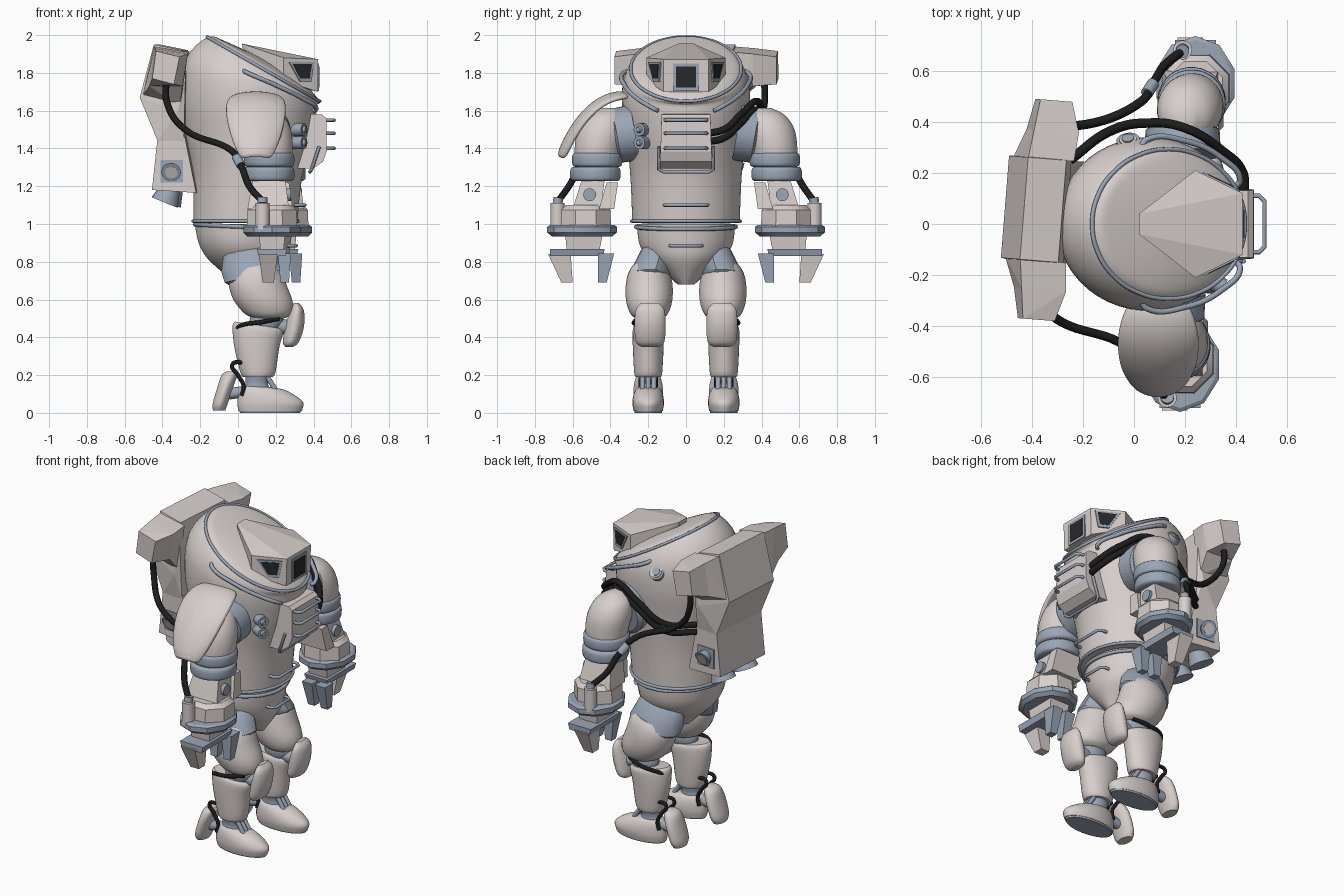
import bpy, bmesh, math
from mathutils import Vector, Matrix

cube = bpy.data.objects.get("Cube")
if cube:
    bpy.data.objects.remove(cube)


def material(name, rgb):
    m = bpy.data.materials.new(name)
    m.use_nodes = True
    m.diffuse_color = (*rgb, 1)
    m.node_tree.nodes["Principled BSDF"].inputs["Base Color"].default_value = (*rgb, 1)
    return m


SHELL = material("warm white shell", (0.68, 0.625, 0.605))
TRIM = material("blue grey trim", (0.325, 0.38, 0.465))
RUBBER = material("black rubber", (0.012, 0.012, 0.012))
GLASS = material("dark glass", (0.02, 0.021, 0.022))


def finish(name, bm, mat, angle=35):
    bmesh.ops.recalc_face_normals(bm, faces=bm.faces)
    for f in bm.faces:
        f.smooth = True
    for e in bm.edges:
        e.smooth = len(e.link_faces) == 2 and e.calc_face_angle(0) < math.radians(angle)
    me = bpy.data.meshes.new(name)
    bm.to_mesh(me)
    bm.free()
    me.materials.append(mat)
    ob = bpy.data.objects.new(name, me)
    bpy.context.collection.objects.link(ob)
    return ob


def hull(name, pts, mat=SHELL):
    """Flat-faced convex part."""
    bm = bmesh.new()
    for p in pts:
        bm.verts.new(p)
    bmesh.ops.convex_hull(bm, input=bm.verts)
    bmesh.ops.delete(bm, geom=[v for v in bm.verts if not v.link_faces], context='VERTS')
    bmesh.ops.dissolve_limit(bm, angle_limit=0.03, verts=bm.verts, edges=bm.edges)
    finish(name, bm, mat, 5)


def wide(pts):
    """Repeat points on both sides of the y axis."""
    return [(x, t * y, z) for x, y, z in pts for t in (-1, 1)]


def block(x0, x1, y0, y1, z):
    return [(x, y, z) for x in (x0, x1) for y in (y0, y1)]


def stack(name, rings, mat=SHELL, n=32, s=1, steps=4):
    """Loft elliptic rings (x, y, z, rx, ry, slope) along z, smoothed between rings."""
    rows = [list(r) + [0] * (6 - len(r)) for r in rings]
    dense = []
    for i in range(len(rows) - 1):
        a, b, c, d = (rows[min(max(k, 0), len(rows) - 1)] for k in (i - 1, i, i + 1, i + 2))
        for j in range(steps):
            t = j / steps
            dense.append([q + 0.5 * t * (r - p + t * (2 * p - 5 * q + 4 * r - w + t * (3 * (q - r) + w - p)))
                          for p, q, r, w in zip(a, b, c, d)])
    dense.append(rows[-1])
    bm = bmesh.new()
    loops = []
    angles = [math.tau * (i + 0.5) / n for i in range(n)]
    for x, y, z, rx, ry, k in dense:
        loops.append([bm.verts.new((x + rx * math.cos(a), s * y + ry * math.sin(a), z + k * rx * math.cos(a)))
                      for a in angles])
    for lo, hi in zip(loops, loops[1:]):
        for i in range(n):
            bm.faces.new((lo[i], lo[(i + 1) % n], hi[(i + 1) % n], hi[i]))
    bm.faces.new(loops[0])
    bm.faces.new(loops[-1])
    finish(name, bm, mat)


def rod(name, a, b, r1, r2=None, mat=TRIM, n=20):
    a, b = Vector(a), Vector(b)
    m = Matrix.Translation((a + b) / 2) @ (b - a).to_track_quat('Z', 'Y').to_matrix().to_4x4()
    bm = bmesh.new()
    bmesh.ops.create_cone(bm, cap_ends=True, segments=n, radius1=r1, radius2=r1 if r2 is None else r2,
                          depth=(b - a).length, matrix=m)
    finish(name, bm, mat)


def tube(name, pts, r, mat=TRIM, closed=False, kind='BEZIER'):
    cu = bpy.data.curves.new(name, 'CURVE')
    cu.dimensions = '3D'
    cu.bevel_depth, cu.bevel_resolution, cu.resolution_u, cu.use_fill_caps = r, 2, 8, True
    sp = cu.splines.new(kind)
    row = sp.bezier_points if kind == 'BEZIER' else sp.points
    row.add(len(pts) - 1)
    for p, co in zip(row, pts):
        if kind == 'BEZIER':
            p.co, p.handle_left_type, p.handle_right_type = co, 'AUTO', 'AUTO'
        else:
            p.co = (*co, 1)
    sp.use_cyclic_u = closed
    cu.materials.append(mat)
    bpy.context.collection.objects.link(bpy.data.objects.new(name, cu))


def hoop(name, c, u, v, r):
    """Closed elliptic tube spanned by two half axes."""
    c, u, v = Vector(c), Vector(u), Vector(v)
    tube(name, [c + u * math.cos(math.tau * i / 16) + v * math.sin(math.tau * i / 16) for i in range(16)], r, closed=True)


def grip(name, x0, x1, w, z):
    c = 0.02
    tube(name, [(x0, -w, z), (x1 - c, -w, z), (x1, c - w, z), (x1, w - c, z), (x1 - c, w, z), (x0, w, z)], .009, kind='POLY')


# Torso, pelvis and waist bands
stack("torso", [(.04, 0, 1.01, .275, .285), (.05, 0, 1.25, .29, .295), (.055, 0, 1.45, .335, .315, -.05),
                (.055, 0, 1.62, .358, .338, -.15), (.07, 0, 1.75, .348, .333, -.35), (.135, 0, 1.82, .295, .29, -.575),
                (.145, 0, 1.85, .22, .215, -.55), (.15, 0, 1.865, .1, .1, -.5)], n=48)
stack("pelvis", [(.03, 0, 1.0, .26, .26), (.035, 0, .9, .245, .25), (.05, 0, .82, .215, .205),
                 (.07, 0, .74, .15, .11), (.08, 0, .68, .1, .045)])
hoop("collar_ring", (.135, 0, 1.82), (.298, 0, -.17), (0, .292, 0), .009)
hoop("upper_waist_band", (.04, 0, 1.015), (.278, 0, 0), (0, .288, 0), .009)
hoop("lower_waist_band", (.035, 0, .985), (.262, 0, -.012), (0, .264, 0), .011)

# Helmet with windows
hull("helmet", wide([(.02, .04, 1.955), (.24, .21, 1.88), (.425, .12, 1.872), (.42, .12, 1.7),
                     (.24, .21, 1.76), (.05, .04, 1.8)]))


def pane(name, a, b, z0, z1, slants, out, mat):
    """Thin plate standing on the line from a to b, narrowed at its foot."""
    a, b = Vector(a), Vector(b)
    d = b - a
    nrm = Vector((abs(d.y), math.copysign(d.x, a.y) if abs(d.x) > .01 else 0)).normalized()
    low = [a + d * slants[0], b - d * slants[1]]
    hull(name, [(*(p + nrm * o), z) for o in (out - .008, out) for z, ps in ((z0, low), (z1, (a, b))) for p in ps], mat)


pane("front_window_frame", (.423, -.07), (.423, .07), 1.705, 1.85, (0, 0), .006, TRIM)
pane("front_window_glass", (.423, -.054), (.423, .054), 1.722, 1.833, (0, 0), .009, GLASS)
for s, side in ((-1, "near"), (1, "far")):
    pane(side + "_window_frame", (.268, .197 * s), (.402, .132 * s), 1.752, 1.858, (.45, .12), .006, TRIM)
    pane(side + "_window_glass", (.288, .187 * s), (.388, .139 * s), 1.77, 1.847, (.4, .12), .009, GLASS)
    tube(side + "_collar_rail", [(.03, .305 * s, 1.81), (.05, .33 * s, 1.80), (.2, .325 * s, 1.735),
                                 (.34, .26 * s, 1.665), (.415, .17 * s, 1.61), (.4, .15 * s, 1.6)], .012)

# Chest unit, grips and knobs
hull("chest_unit", wide([(.33, .13, 1.585), (.445, .13, 1.58), (.468, .13, 1.56), (.47, .135, 1.385), (.45, .137, 1.33),
                         (.4, .137, 1.295), (.3, .137, 1.295)]))
for i, z in enumerate((1.55, 1.48, 1.4)):
    grip(f"chest_grip_{i}", .45, .51, .11, z)
grip("belly_grip", .3, .355, .115, 1.1)
grip("pelvis_grip", .25, .31, .085, .885)
tube("chest_frame", [(.43, -.145, 1.41), (.39, -.145, 1.29), (.38, -.12, 1.275), (.38, .12, 1.275),
                     (.39, .145, 1.29), (.43, .145, 1.41)], .009, kind='POLY')
for z in (1.5, 1.43):
    rod("chest_knob", (.25, -.19, z), (.35, -.248, z), .034)
    rod("knob_cap", (.345, -.245, z), (.36, -.254, z), .022, .012)
port, axis = Vector((-.02, .305, 1.745)), Vector((-.1, .75, .6)).normalized()
rod("shoulder_port", port - axis * .05, port + axis * .03, .046)
rod("shoulder_port_ring", port, port + axis * .036, .034, mat=SHELL)
rod("shoulder_port_cap", port, port + axis * .042, .024)

# Backpack, slightly turned
turn = Matrix.Rotation(-.08, 3, 'Z')


def pk(pts):
    return [turn @ Vector((x + .35, y, z)) + Vector((-.35, .055, 0)) for x, y, z in pts]


hull("pack_upper", pk(wide([(-.43, .2, 1.95), (-.28, .2, 1.92), (-.505, .2, 1.67), (-.41, .2, 1.44),
                            (-.26, .23, 1.78), (-.3, .23, 1.6), (-.27, .2, 1.44)])))
hull("pack_lower", pk(wide([(-.41, .2, 1.46), (-.44, .2, 1.18), (-.205, .2, 1.165), (-.265, .2, 1.46)])))
for s, side in ((-1, "near"), (1, "far")):
    root = [(x, .31 * s, z) for x, z in ((-.445, 1.73), (-.415, 1.93), (-.27, 1.73), (-.24, 1.9))]
    tip = [(x, .43 * s, z) for x, z in ((-.42, 1.77), (-.4, 1.915), (-.305, 1.74), (-.275, 1.885))]
    hull(side + "_pack_wing", pk([(-.49, .19 * s, 1.68), (-.43, .19 * s, 1.94), (-.25, .2 * s, 1.91),
                                  (-.29, .2 * s, 1.62)] + root))
    hull(side + "_pack_pod", pk(root + tip))
    hull(side + "_nozzle_plate", pk([(x, y * s, z) for x in (-.395, -.275) for y in (.19, .206) for z in (1.22, 1.34)]), TRIM)
    rod(side + "_side_nozzle", *pk([(-.335, .19 * s, 1.295), (-.335, .235 * s, 1.275)]), .03, .052)
    rod(side + "_side_nozzle_core", *pk([(-.335, .2 * s, 1.29), (-.335, .238 * s, 1.273)]), .03, .034, SHELL)
    rod(side + "_thruster", *pk([(-.345, .1 * s, 1.2), (-.38, .1 * s, 1.115)]), .05, .075)

# Arms
for s, side in ((-1, "near"), (1, "far")):
    dx = .03 + .03 * s

    def P(x, y, z):
        return (x + dx, y * s, z)

    def B(*v):
        return [P(*p) for p in block(*v)]

    rod(side + "_shoulder_cuff", P(.13, .27, 1.485), P(.13, .365, 1.468), .15, .145, n=28)
    rod(side + "_shoulder_lip", P(.13, .365, 1.468), P(.13, .385, 1.464), .145, .12, n=28)
    stack(side + "_upper_arm", [(.165 + dx, .475, 1.3, .11, .11), (.165 + dx, .465, 1.4, .125, .125),
                                (.155 + dx, .445, 1.5, .125, .13), (.145 + dx, .425, 1.575, .095, .1),
                                (.14 + dx, .41, 1.615, .035, .04)], s=s)
    for z, y in ((1.34, .47), (1.265, .48)):
        stack(side + "_elbow_ring", [(.165 + dx, y, z - .038, .115, .115), (.165 + dx, y, z - .025, .132, .132),
                                     (.165 + dx, y, z + .025, .132, .132), (.165 + dx, y, z + .038, .115, .115)], TRIM, s=s)
    hull(side + "_elbow_block", B(.08, .25, .43, .55, 1.24) + B(.05, .27, .45, .6, 1.08))
    hull(side + "_elbow_brace", B(.1, .27, .36, .42, 1.22) + B(.08, .29, .38, .46, 1.08))
    rod(side + "_elbow_hinge", P(.2, .51, 1.155), P(.28, .51, 1.155), .034)
    stack(side + "_forearm", [(.18 + dx, .53, .97, .145, .145), (.18 + dx, .53, 1.075, .14, .14),
                              (.18 + dx, .53, 1.1, .115, .115)], n=8, s=s, steps=1)
    stack(side + "_wrist_disc", [(.18 + dx, .55, .935, .14, .16), (.18 + dx, .55, .955, .16, .185),
                                 (.18 + dx, .55, .985, .16, .185), (.18 + dx, .55, .995, .145, .17)], TRIM, n=10, s=s, steps=1)
    rod(side + "_canister", P(.13, .68, .97), P(.13, .68, 1.11), .037, mat=SHELL)
    rod(side + "_canister_cap", P(.13, .68, 1.11), P(.13, .675, 1.14), .026)
    # Claw hand
    hull(side + "_palm", B(.11, .25, .44, .64, .95) + B(.12, .24, .46, .63, .85))
    hull(side + "_knuckle_bar", B(.1, .26, .43, .72, .868) + B(.11, .25, .44, .72, .83), TRIM)
    hull(side + "_outer_claw", B(.11, .21, .61, .73, .84) + B(.13, .19, .6, .66, .69))
    for x in (.12, .21):
        hull(side + "_inner_claw", B(x, x + .07, .38, .465, .845) + B(x + .015, x + .06, .42, .465, .69), TRIM)
    tube(side + "_arm_hose", [(-.38 + dx, .36 * s + .055, 1.78), (-.375 + dx, .36 * s + .055, 1.64), (-.28 + dx, .385 * s, 1.5),
                              P(-.03, .48, 1.385), P(.02, .56, 1.3), P(.06, .62, 1.2), P(.12, .67, 1.13)], .018, RUBBER)
    rod(side + "_hose_clamp", P(-.01, .51, 1.355), P(.015, .55, 1.31), .024)

# Curved shoulder guard on one side only
bm = bmesh.new()
arc = [(-.32, 1.69, .11), (-.4, 1.685, .15), (-.49, 1.64, .165), (-.575, 1.55, .155), (-.635, 1.45, .125), (-.675, 1.355, .08)]
grid = [[bm.verts.new((.095 + w * t, y + .03 * t * t, z - .02 * t * t)) for t in (-1, -.5, 0, .5, 1)] for y, z, w in arc]
for p, q in zip(grid, grid[1:]):
    for i in range(4):
        bm.faces.new((p[i], p[i + 1], q[i + 1], q[i]))
guard = finish("shoulder_guard", bm, SHELL)
solid = guard.modifiers.new("thickness", 'SOLIDIFY')
solid.thickness, solid.offset = .035, 0
guard.modifiers.new("rounding", 'SUBSURF').levels = 2

# Hoses from the pack to the chest unit
for i, d in enumerate((0, .045)):
    tube(f"chest_hose_{i}", [(-.25, .25, 1.46 - d), (-.1, .36, 1.47 - d), (.06, .395, 1.58 - d), (.2, .375, 1.65 - d),
                             (.34, .29, 1.58 - d), (.425, .2, 1.5 - d), (.43, .12, 1.48 - d)], .019, RUBBER)

# Legs
for s, side in ((-1, "near"), (1, "far")):
    stack(side + "_hip_cup", [(.055, .135, .9, .08, .06, .15), (.055, .15, .86, .135, .09, .18), (.065, .17, .78, .158, .11, .2),
                              (.085, .187, .725, .16, .115, .22), (.09, .19, .705, .14, .1, .22)], TRIM, n=14, s=s, steps=1)
    stack(side + "_thigh", [(.085, .195, .775, .11, .09, .2), (.09, .195, .735, .14, .112, .2), (.105, .195, .67, .15, .125, .1),
                            (.135, .195, .59, .155, .122), (.16, .195, .525, .125, .1), (.165, .195, .5, .08, .07)], s=s)
    stack(side + "_knee_joint", [(.14, .195, .42, .06, .05), (.15, .195, .485, .09, .068), (.15, .195, .54, .07, .055)], TRIM, s=s)
    rod(side + "_knee_link", (.14, .19 * s, .47), (.28, .19 * s, .45), .04)
    stack(side + "_knee_pad", [(.27, .19, .35, .02, .045), (.28, .19, .375, .042, .075), (.3, .19, .46, .05, .083),
                               (.313, .19, .545, .035, .076), (.308, .19, .583, .012, .045)], s=s)
    stack(side + "_shin", [(.105, .2, .19, .08, .068), (.105, .2, .22, .095, .075), (.1, .2, .35, .12, .082),
                           (.105, .2, .44, .135, .082, -.12), (.105, .2, .465, .12, .07, -.15)], s=s)
    stack(side + "_ankle", [(.1, .2, .1, .085, .06), (.1, .2, .15, .06, .045), (.105, .2, .21, .07, .055)], TRIM, s=s)
    for y in (.17, .2, .23):
        rod(side + "_ankle_piston", (.2, y * s, .12), (.15, y * s, .2), .013)
    stack(side + "_boot", [(.17, .2, .01, .168, .077), (.172, .2, .05, .176, .084), (.16, .2, .095, .158, .078, -.08),
                           (.135, .2, .13, .115, .06, -.08), (.12, .2, .14, .06, .035, -.08)], s=s)
    stack(side + "_sole", [(.17, .2, 0, .16, .072), (.17, .2, .012, .165, .075)], TRIM, s=s, steps=1)
    stack(side + "_heel_guard", [(-.1, .2, .012, .032, .055), (-.094, .2, .05, .04, .075), (-.066, .2, .14, .042, .077),
                                 (-.045, .2, .2, .042, .06), (-.035, .2, .22, .025, .035)], s=s)
    rod(side + "_heel_link", (.08, .2 * s, .12), (-.05, .2 * s, .1), .03)
    tube(side + "_knee_hose", [(-.02, .2 * s, .43), (.02, .26 * s, .465), (.12, .275 * s, .48), (.22, .25 * s, .5)], .012, RUBBER)
    for y in (.16, .24):
        tube(side + "_ankle_hose", [(.03, y * s, .27), (-.03, y * s, .255), (0, y * s, .2), (.03, y * s, .14), (.02, y * s, .09)],
             .011, RUBBER)
